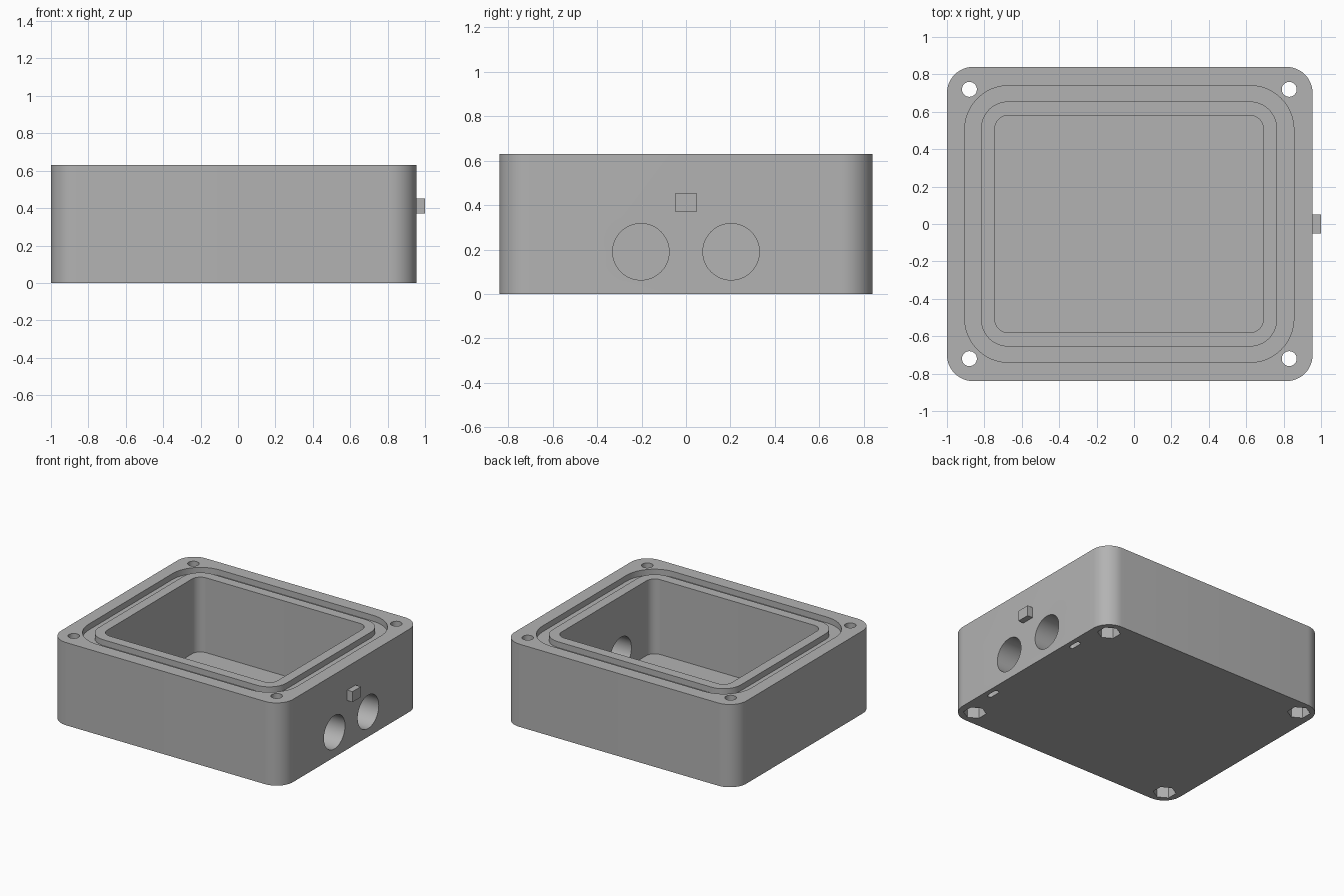
import bpy, bmesh, math
from mathutils import Matrix

default = bpy.data.objects.get("Cube")
if default:
    bpy.data.objects.remove(default, do_unlink=True)

grey = bpy.data.materials.new("plain grey")
grey.use_nodes = True
colour = (0.45, 0.45, 0.45, 1)
grey.diffuse_color = colour
grey.node_tree.nodes["Principled BSDF"].inputs["Base Color"].default_value = colour

HEIGHT = 0.63
FLOOR = 0.06
CENTRE_X = -0.0225


def link(name, bm):
    bmesh.ops.recalc_face_normals(bm, faces=bm.faces)
    mesh = bpy.data.meshes.new(name)
    bm.to_mesh(mesh)
    bm.free()
    mesh.materials.append(grey)
    obj = bpy.data.objects.new(name, mesh)
    bpy.context.collection.objects.link(obj)
    return obj


def rounded_block(name, cx, cy, half_x, half_y, radius, z0, z1, steps=12):
    """Upright prism with a rounded rectangle outline."""
    bm = bmesh.new()
    outline = []
    for quarter, (sx, sy) in enumerate([(1, 1), (-1, 1), (-1, -1), (1, -1)]):
        for i in range(steps + 1):
            a = (quarter + i / steps) * math.pi / 2
            outline.append(bm.verts.new((
                cx + sx * (half_x - radius) + radius * math.cos(a),
                cy + sy * (half_y - radius) + radius * math.sin(a), z0)))
    base = bm.faces.new(outline)
    top = bmesh.ops.extrude_face_region(bm, geom=[base], use_keep_orig=True)["geom"]
    bmesh.ops.translate(bm, vec=(0, 0, z1 - z0),
                        verts=[g for g in top if isinstance(g, bmesh.types.BMVert)])
    return link(name, bm)


def cylinder(name, centre, radius, depth, sides, along_x=False):
    bm = bmesh.new()
    turn = Matrix.Rotation(math.pi / 2, 4, "Y") if along_x else Matrix()
    bmesh.ops.create_cone(bm, cap_ends=True, segments=sides, radius1=radius,
                          radius2=radius, depth=depth,
                          matrix=Matrix.Translation(centre) @ turn)
    return link(name, bm)


def cut(target, cutter):
    """Subtract the cutter, bake the result and remove the cutter."""
    mod = target.modifiers.new("cut", "BOOLEAN")
    mod.operation = "DIFFERENCE"
    mod.solver = "EXACT"
    mod.object = cutter
    bpy.context.view_layer.update()
    graph = bpy.context.evaluated_depsgraph_get()
    baked = bpy.data.meshes.new_from_object(target.evaluated_get(graph))
    target.modifiers.clear()
    target.data = baked
    bpy.data.objects.remove(cutter, do_unlink=True)


# Outer shell and inner cavity
body = rounded_block("box_body", CENTRE_X, 0, 0.9775, 0.84, 0.14, 0, HEIGHT)
cut(body, rounded_block("cavity", -0.0265, 0, 0.7175, 0.58, 0.07, FLOOR, HEIGHT + 0.1))

# Seal groove around the rim
groove = rounded_block("groove", -0.025, 0, 0.88, 0.74, 0.235, HEIGHT - 0.045, HEIGHT + 0.1)
cut(groove, rounded_block("groove_core", -0.0265, 0, 0.7915, 0.655, 0.145, 0.4, HEIGHT + 0.2))
cut(body, groove)

# Corner screw holes with hexagonal nut pockets underneath
for x in (-0.88, 0.83):
    for y in (-0.72, 0.72):
        cut(body, cylinder("screw_hole", (x, y, HEIGHT / 2), 0.04, 1, 32))
        cut(body, cylinder("nut_pocket", (x, y, 0), 0.08, 0.2, 6))

# Cable ports through the side wall, and slots under it
for side in (-1, 1):
    cut(body, cylinder("cable_port", (0.83, side * 0.203, 0.19), 0.127, 0.5, 64, True))
    cut(body, rounded_block("slot", 0.9, side * 0.44, 0.018, 0.05, 0.017, -0.1, 0.1, 6))

# Small tab on the side wall
bm = bmesh.new()
bmesh.ops.create_cube(bm, size=1, matrix=Matrix.Translation((0.975, 0, 0.412))
                      @ Matrix.Diagonal((0.05, 0.1, 0.08, 1)))
link("side_tab", bm)

bpy.ops.object.select_all(action="DESELECT")
body.select_set(True)
bpy.context.view_layer.objects.active = body
bpy.ops.object.shade_smooth_by_angle(angle=math.radians(30))
